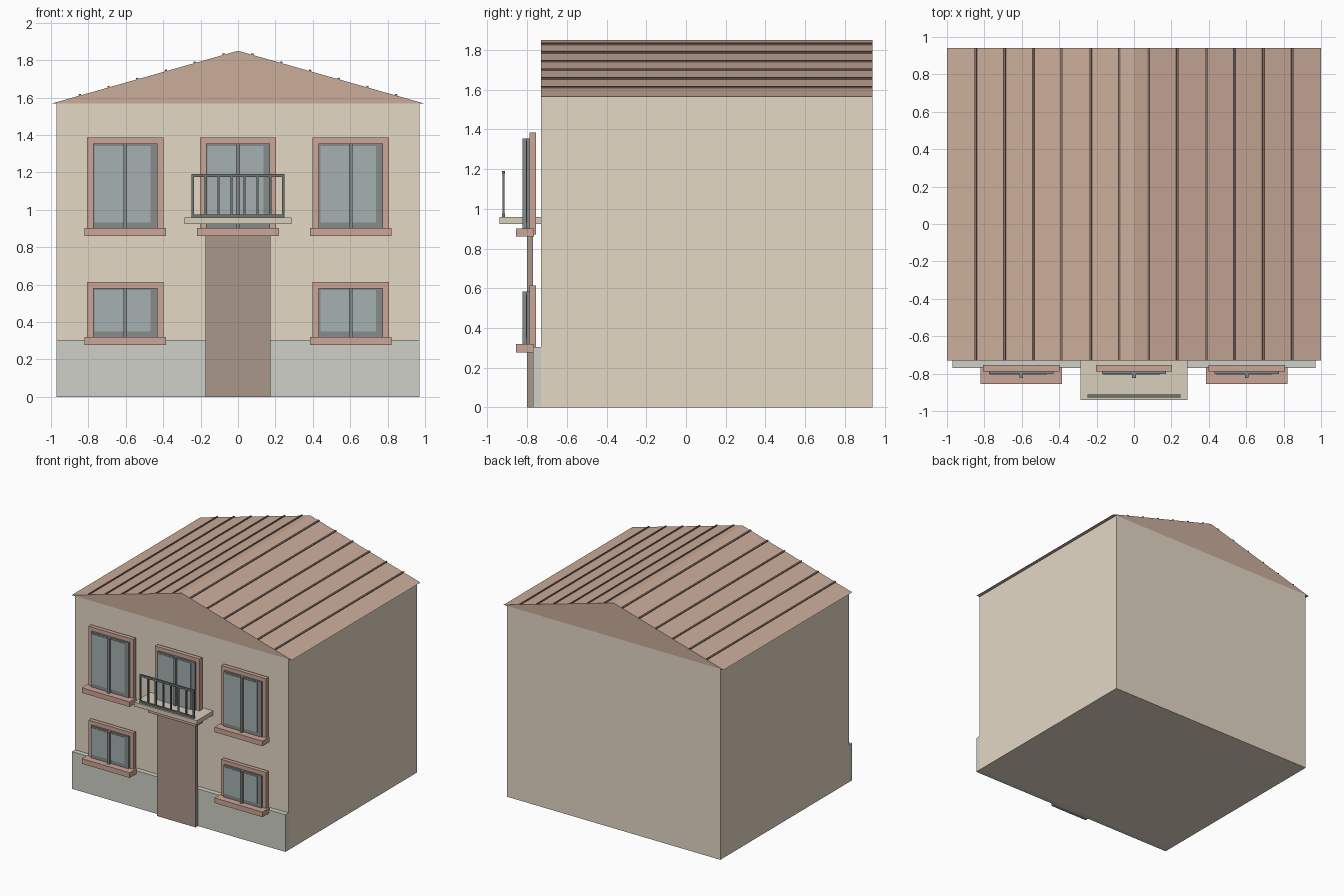
import bpy, bmesh, math
from mathutils import Matrix

if "Cube" in bpy.data.objects:
    bpy.data.objects.remove(bpy.data.objects["Cube"])


def mat(name, rgb):
    m = bpy.data.materials.new(name)
    m.diffuse_color = (*rgb, 1)
    m.use_nodes = True
    m.node_tree.nodes["Principled BSDF"].inputs["Base Color"].default_value = m.diffuse_color
    return m


WALL = mat("wall_plaster", (0.78, 0.69, 0.56))
STONE = mat("plinth_stone", (0.63, 0.63, 0.58))
TILE = mat("roof_tile", (0.60, 0.42, 0.33))
RIB = mat("rib_brown", (0.24, 0.16, 0.13))
TRIM = mat("terracotta_trim", (0.60, 0.38, 0.31))
DARK = mat("dark_frame", (0.24, 0.26, 0.25))
GLASS = mat("window_glass", (0.38, 0.44, 0.44))
WOOD = mat("door_wood", (0.40, 0.31, 0.26))
SLAB = mat("balcony_stone", (0.69, 0.62, 0.50))
IRON = mat("iron", (0.16, 0.18, 0.17))


def finish(name, bm, material):
    me = bpy.data.meshes.new(name)
    bmesh.ops.recalc_face_normals(bm, faces=bm.faces)
    bm.to_mesh(me)
    bm.free()
    me.materials.append(material)
    ob = bpy.data.objects.new(name, me)
    bpy.context.collection.objects.link(ob)
    return ob


def box(name, x, y, z, material, tilt=0.0):
    """Box from (min, max) ranges, optionally tilted about y."""
    c = [(r[0] + r[1]) / 2 for r in (x, y, z)]
    s = [r[1] - r[0] for r in (x, y, z)]
    bm = bmesh.new()
    bmesh.ops.create_cube(bm, size=1, matrix=Matrix.Diagonal((*s, 1)))
    ob = finish(name, bm, material)
    ob.location = c
    ob.rotation_euler.y = tilt
    return ob


Y0, Y1 = -0.73, 0.94
EAVE, RIDGE = 1.567, 1.85

# Main volume and stone base
box("walls", (-0.97, 0.97), (Y0, Y1), (0, EAVE), WALL)
box("plinth", (-0.97, 0.97), (-0.77, Y0), (0, 0.305), STONE)

# Gabled roof: triangular profile extruded front to back
bm = bmesh.new()
face = bm.faces.new([bm.verts.new((x, Y0, z)) for x, z in ((-1, EAVE), (1, EAVE), (0, RIDGE))])
ext = bmesh.ops.extrude_face_region(bm, geom=[face], use_keep_orig=True)
bmesh.ops.translate(bm, vec=(0, Y1 - Y0, 0),
                    verts=[v for v in ext["geom"] if isinstance(v, bmesh.types.BMVert)])
finish("roof", bm, TILE)

# Roof ribs, running front to back on both slopes
slope = math.atan(RIDGE - EAVE)
for i in range(6):
    d = 0.077 + i * 0.1536
    z = RIDGE - d * (RIDGE - EAVE)
    for side in (-1, 1):
        box("roof_rib", (side * d - 0.006, side * d + 0.006), (Y0, Y1),
            (z - 0.008, z + 0.008), RIB, side * slope)

# Front door
box("door", (-0.175, 0.175), (-0.80, -0.77), (0, 0.87), WOOD)


def window(cx, z0, z1):
    """Surround, sill, sash, glazing and mullion; z0 is the sill top."""
    def span(a, b):
        return (cx + a, cx + b)
    box("window_surround", span(-0.204, 0.204), (-0.788, -0.755), (z0 - 0.03, z1), TRIM)
    box("window_sill", span(-0.218, 0.218), (-0.855, -0.765), (z0 - 0.042, z0), TRIM)
    box("window_sash", span(-0.172, 0.172), (-0.803, -0.785), (z0 - 0.01, z1 - 0.032), DARK)
    box("window_glass", span(-0.163, 0.135), (-0.807, -0.80), (z0 + 0.03, z1 - 0.045), GLASS)
    box("window_mullion", span(-0.01, 0.01), (-0.823, -0.80), (z0 - 0.01, z1 - 0.032), DARK)


# Upper row of three windows, lower row of two
for cx in (-0.603, 0, 0.603):
    window(cx, 0.902, 1.386)
for cx in (-0.603, 0.603):
    window(cx, 0.32, 0.615)

# Balcony slab and railing
box("balcony_slab", (-0.285, 0.285), (-0.94, Y0), (0.925, 0.96), SLAB)
for z in (0.968, 1.184):
    box("balcony_rail", (-0.248, 0.248), (-0.927, -0.911), (z - 0.008, z + 0.008), IRON)
for i in range(8):
    x = -0.242 + i * 0.484 / 7
    box("balcony_baluster", (x - 0.006, x + 0.006), (-0.925, -0.913), (0.96, 1.184), IRON)
